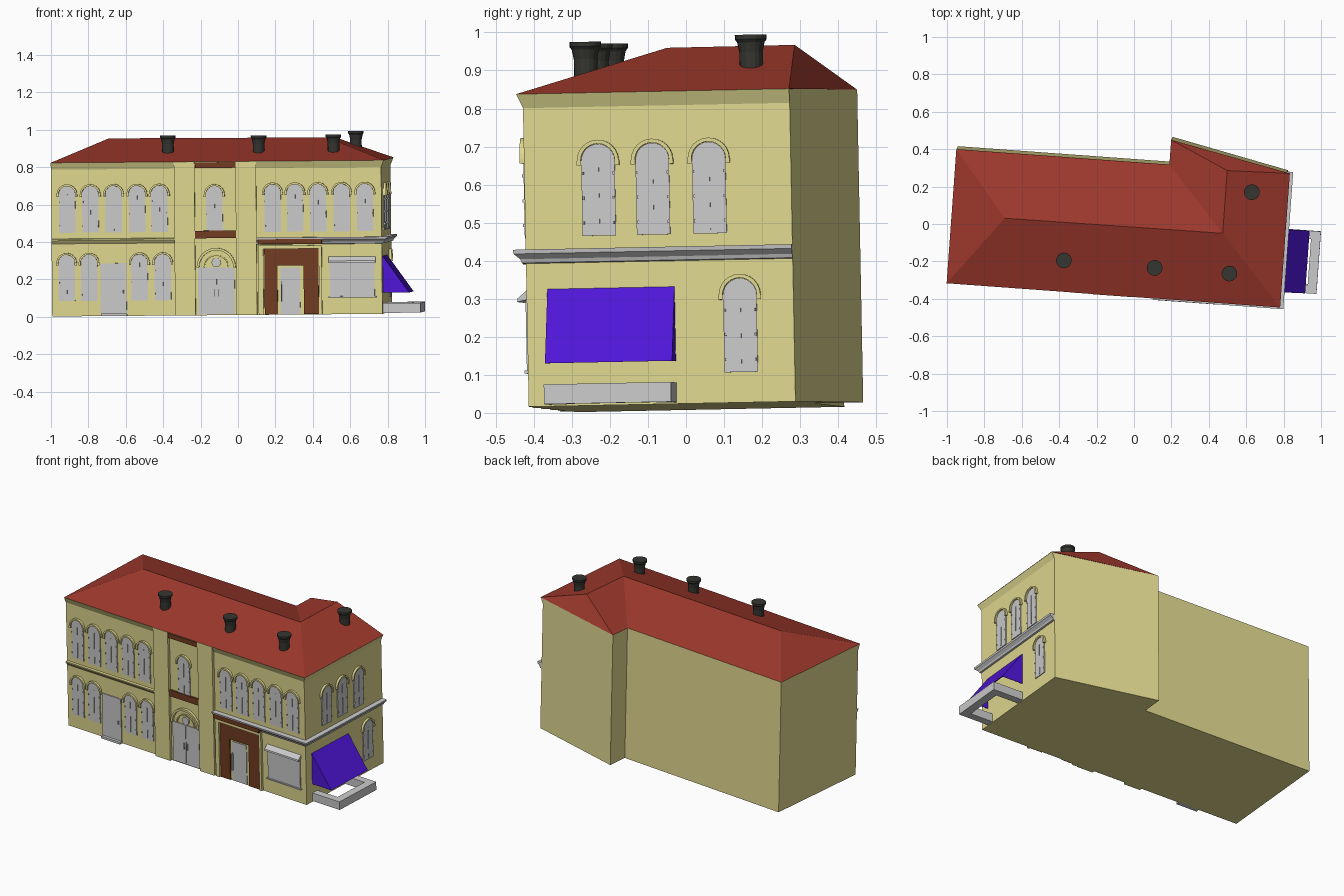
import bpy, bmesh
from math import sin, cos, pi
from mathutils import Matrix, Vector

if "Cube" in bpy.data.objects:
    bpy.data.objects.remove(bpy.data.objects["Cube"])

# building frame: s along the facade, t into depth, h up (slightly turned and tilted)
u = Vector((0.9974, -0.0725, 0.008)).normalized()
v = Vector((0.0725, 0.9974, 0.02))
v = (v - u * v.dot(u)).normalized()
w = u.cross(v)
M = Matrix((u, v, w)).transposed().to_4x4()
M.translation = (-0.993, -0.285, 0.002)
L, D, E = 1.77, 0.703, 0.822          # length, depth, eaves height

# facade frames: (along, up, outward) -> (s, t, h)
FRONT = lambda a, b, d: (a, -d, b)
SIDE = lambda a, b, d: (L + d, a, b)
PLAN = lambda a, b, d: (a, b, d)
ACROSS = lambda a, b, d: (L + a, d, b)  # section outward/up, extruded in depth


def mat(name, c):
    m = bpy.data.materials.new(name)
    m.diffuse_color = (*c, 1)
    m.use_nodes = True
    m.node_tree.nodes["Principled BSDF"].inputs["Base Color"].default_value = m.diffuse_color
    return m


YELLOW = mat("yellow_plaster", (0.75, 0.69, 0.28))
RED = mat("red_tile", (0.34, 0.04, 0.025))
BROWN = mat("brown_paint", (0.17, 0.045, 0.015))
BLUE = mat("blue_cloth", (0.08, 0.008, 0.70))
DARK = mat("dark_metal", (0.035, 0.035, 0.03))


def finish(name, bm, m=None):
    bmesh.ops.recalc_face_normals(bm, faces=bm.faces)
    me = bpy.data.meshes.new(name)
    bm.to_mesh(me)
    bm.free()
    me.transform(M)
    if m:
        me.materials.append(m)
    ob = bpy.data.objects.new(name, me)
    bpy.context.collection.objects.link(ob)
    return ob


def prisms(name, frame, pieces, m=None):
    """Extrude each (outline, d0, d1) on the given facade into one object."""
    bm = bmesh.new()
    for pts, d0, d1 in pieces:
        lo = [bm.verts.new(frame(a, b, d0)) for a, b in pts]
        hi = [bm.verts.new(frame(a, b, d1)) for a, b in pts]
        bm.faces.new(lo)
        bm.faces.new(hi)
        for i in range(len(pts)):
            j = (i + 1) % len(pts)
            bm.faces.new((lo[i], lo[j], hi[j], hi[i]))
    return finish(name, bm, m)


def rect(a0, b0, a1, b1):
    return [(a0, b0), (a1, b0), (a1, b1), (a0, b1)]


def arc(c, b, r, n=12):
    return [(c + r * cos(pi * i / n), b + r * sin(pi * i / n)) for i in range(n + 1)]


def half_ring(c, b, r0, r1):
    return arc(c, b, r1) + arc(c, b, r0)[::-1]


def sweep(name, profile, path, m=None):
    """Carry an (out, h) profile along plan points (s, t, out_s, out_t)."""
    bm = bmesh.new()
    rows = [[bm.verts.new((s + os * o, t + ot * o, h)) for o, h in profile]
            for s, t, os, ot in path]
    n = len(profile)
    for r0, r1 in zip(rows, rows[1:]):
        for i in range(n):
            bm.faces.new((r0[i], r0[(i + 1) % n], r1[(i + 1) % n], r1[i]))
    bm.faces.new(rows[0])
    bm.faces.new(rows[-1])
    return finish(name, bm, m)


def arched_windows(name, frame, centres, b0, top, r=0.044):
    panes, hoods, fittings = [], [], []
    for c in centres:
        spring = top - r - 0.01
        panes.append(([(c - r, b0), (c + r, b0)] + arc(c, spring, r), -0.005, 0.005))
        hoods.append((half_ring(c, spring, r + 0.001, r + 0.011), -0.005, 0.014))
        for e in (-1, 1):             # hood feet and shutter hinges
            f = c + e * (r + 0.006)
            hoods.append((rect(f - 0.006, spring - 0.012, f + 0.006, spring), -0.005, 0.014))
            for k in range(3):
                z = b0 + 0.03 + k * 0.065
                fittings.append((rect(c + e * r * 0.9 - 0.002, z, c + e * r * 0.9 + 0.002, z + 0.008), 0, 0.009))
        fittings.append((rect(c - 0.002, b0 + 0.01, c + 0.002, spring), 0, 0.008))
    prisms(name + "_panes", frame, panes)
    prisms(name + "_hoods", frame, hoods, YELLOW)
    prisms(name + "_fittings", frame, fittings)


# walls
foot = [(0, 0), (L, 0), (L, D), (1.142, 0.836), (1.142, D), (0, D)]
prisms("walls", PLAN, [(foot, 0, E)], YELLOW)
sweep("eaves_cove", [(0, 0.785), (0.016, E), (0, E)],
      [(0, 0, 0, -1), (L, 0, 1, -1), (L, D, 1, 0)], YELLOW)

# hipped roof with rear wing
bm = bmesh.new()
eave = [bm.verts.new((s, t, E)) for s, t in
        [(0, -0.016), (L + 0.018, -0.016), (L + 0.018, D), (1.142, 0.836), (1.142, D), (0, D)]]
A, B, C = [bm.verts.new(p) for p in ((0.286, 0.356, 0.943), (1.454, 0.36, 0.939), (1.454, 0.696, 0.94))]
e = eave
for f in (e, (e[0], e[1], B, A), (e[1], e[2], C, B), (e[2], e[3], C),
          (e[3], e[4], B, C), (e[4], e[5], A, B), (e[5], e[0], A)):
    bm.faces.new(f)
finish("roof", bm, RED)

# chimneys, flared at the top
N = 16
for i, (x, y, z) in enumerate([(-0.375, -0.195, 0.97), (0.11, -0.235, 0.97),
                               (0.51, -0.265, 0.975), (0.63, 0.17, 0.994)]):
    p = M.inverted() @ Vector((x, y, z))
    bm = bmesh.new()
    rings = [[bm.verts.new((p.x + r * cos(2 * pi * k / N), p.y + r * sin(2 * pi * k / N), p.z + h))
              for k in range(N)]
             for r, h in ((0.031, -0.13), (0.031, -0.045), (0.036, -0.02), (0.042, -0.012), (0.042, 0))]
    for a, b in zip(rings, rings[1:]):
        for k in range(N):
            bm.faces.new((a[k], a[(k + 1) % N], b[(k + 1) % N], b[k]))
    bm.faces.new(rings[0])
    bm.faces.new(rings[-1])
    finish(f"chimney_{i + 1}", bm, DARK)

# pilasters framing the entrance bay
prisms("pilasters", FRONT, [(rect(0.66, 0, 0.77, E), -0.01, 0.017),
                            (rect(0.99, 0, 1.10, E), -0.01, 0.017)], YELLOW)
prisms("bay_brown_bands", FRONT, [(rect(0.77, 0.412, 0.99, 0.452), -0.01, 0.012),
                                  (rect(0.775, 0.788, 0.99, 0.818), -0.01, 0.018)], BROWN)

# cornices between storeys
sweep("left_cornice", [(0, 0.388), (0.012, 0.405), (0.012, 0.412), (0, 0.415)],
      [(0, 0, 0, -1), (0.66, 0, 0, -1)], YELLOW)
sweep("right_cornice", [(0, 0.376), (0.01, 0.378), (0.014, 0.388), (0.03, 0.402), (0.032, 0.413), (0, 0.413)],
      [(1.10, 0, 0, -1), (L, 0, 1, -1), (L, D, 1, 0)])
prisms("shop_brown_sign_band", FRONT, [(rect(1.11, 0.378, 1.45, 0.404), 0, 0.033)], BROWN)

# windows
arched_windows("upper_left_windows", FRONT, (0.085, 0.21, 0.335, 0.46, 0.58), 0.447, 0.705)
arched_windows("bay_window", FRONT, (0.875,), 0.44, 0.70)
arched_windows("upper_right_windows", FRONT, (1.187, 1.307, 1.43, 1.557, 1.682), 0.443, 0.706)
arched_windows("lower_left_windows", FRONT, (0.08, 0.20, 0.47, 0.595), 0.082, 0.338)
arched_windows("upper_side_windows", SIDE, (0.195, 0.338, 0.487), 0.446, 0.697)
arched_windows("lower_side_window", SIDE, (0.562,), 0.08, 0.337)

# left door with step
prisms("left_door", FRONT, [(rect(0.26, 0.012, 0.40, 0.282), -0.005, 0.006),
                            (rect(0.262, 0, 0.402, 0.014), -0.005, 0.022),
                            (rect(0.38, 0.12, 0.385, 0.14), 0, 0.014)])

# main arched entrance
c = 0.882
prisms("main_door", FRONT, [(rect(c - 0.098, 0.005, c + 0.098, 0.255), -0.005, 0.006),
                            (rect(c - 0.002, 0.01, c + 0.002, 0.25), 0, 0.01),
                            (rect(c - 0.014, 0.1, c - 0.01, 0.14), 0, 0.014),
                            (rect(c + 0.01, 0.1, c + 0.014, 0.14), 0, 0.014)])
prisms("main_door_arch", FRONT, [(half_ring(c, 0.255, 0.092, 0.105), -0.005, 0.016),
                                 (half_ring(c, 0.255, 0.062, 0.068), -0.005, 0.008)], YELLOW)
prisms("main_door_roundel", FRONT,
       [([(c + 0.025 * cos(k * pi / 8), 0.282 + 0.025 * sin(k * pi / 8)) for k in range(16)], -0.005, 0.008)])

# shop portal
prisms("portal_frame", FRONT, [(rect(1.108, 0, 1.135, 0.37), -0.005, 0.014),
                               (rect(1.432, 0, 1.448, 0.37), -0.005, 0.014),
                               (rect(1.108, 0.352, 1.448, 0.37), -0.005, 0.016)], YELLOW)
prisms("portal_panel", FRONT, [(rect(1.14, 0.002, 1.21, 0.352), -0.005, 0.008),
                               (rect(1.35, 0.002, 1.43, 0.352), -0.005, 0.008),
                               (rect(1.21, 0.262, 1.35, 0.352), -0.005, 0.008)], BROWN)
prisms("portal_door", FRONT, [(rect(1.225, 0.003, 1.33, 0.252), -0.005, 0.004),
                              (rect(1.228, 0.07, 1.232, 0.18), 0, 0.016)])

# shop window with blind box and sill
prisms("shop_window", FRONT, [(rect(1.49, 0.095, 1.73, 0.29), -0.005, 0.006),
                              (rect(1.482, 0.088, 1.738, 0.096), -0.005, 0.012)])
sweep("shop_blind", [(0, 0.282), (0.028, 0.276), (0.026, 0.286), (0, 0.308)],
      [(1.484, 0, 0, -1), (1.736, 0, 0, -1)])

# awning: sloping cloth with two cheeks, open below
t0, t1 = 0.055, 0.39
prisms("awning", ACROSS, [([(0, 0.308), (0.14, 0.112), (0.134, 0.112), (0, 0.30)], t0, t1),
                          ([(0, 0.30), (0.134, 0.112), (0, 0.112)], t0, t0 + 0.003),
                          ([(0, 0.30), (0.134, 0.112), (0, 0.112)], t1 - 0.003, t1)], BLUE)

# low terrace kerb under the awning
prisms("terrace_kerb", PLAN, [([(L, t0), (L + 0.2, t0), (L + 0.2, t1), (L, t1), (L, t1 - 0.045),
                                (L + 0.15, t1 - 0.045), (L + 0.15, t0 + 0.045), (L, t0 + 0.045)],
                               0.004, 0.056)])
